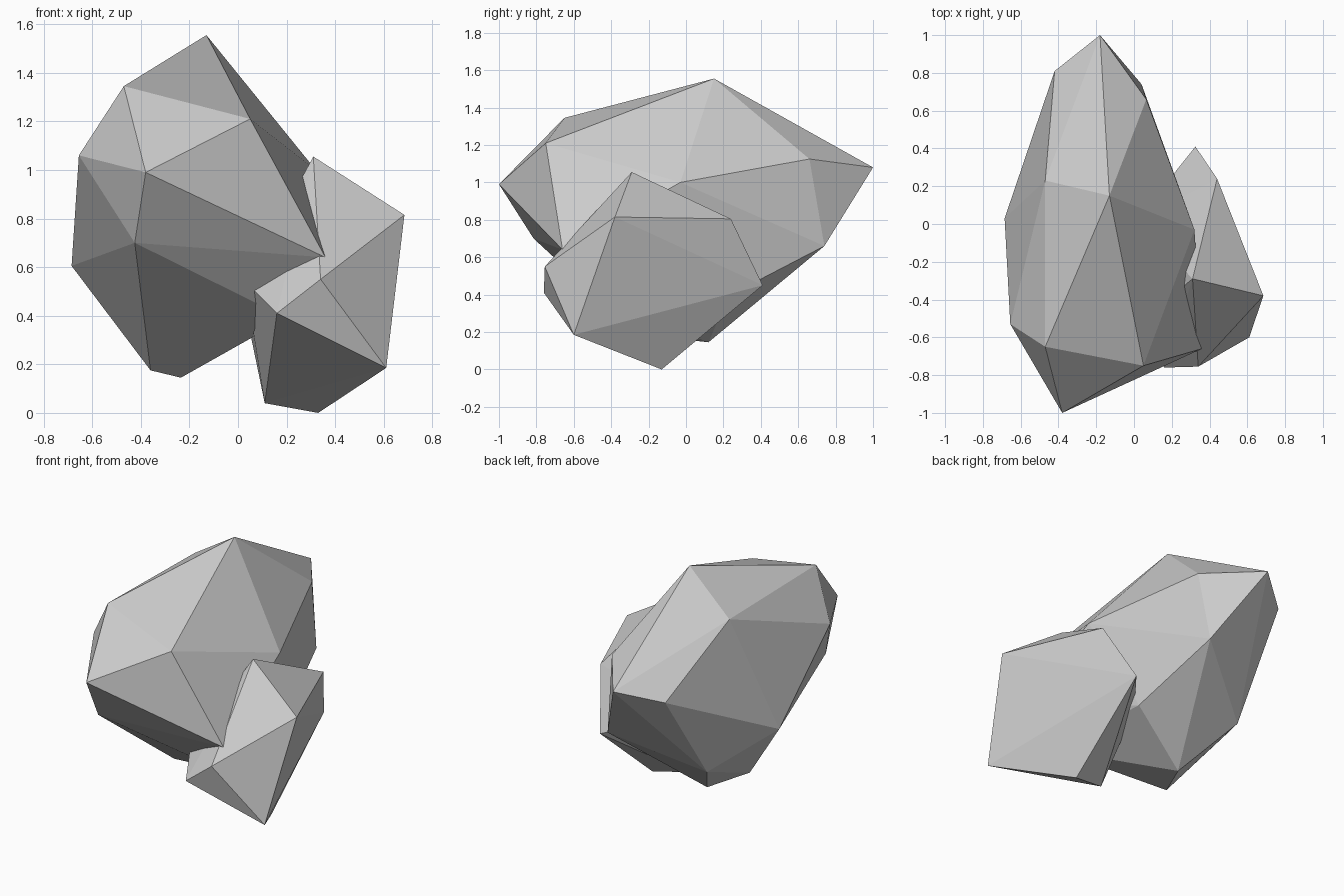
import bpy, bmesh


def faceted_rock(name, corners):
    """Flat-shaded convex boulder wrapped around a few corner points."""
    bm = bmesh.new()
    for c in corners:
        bm.verts.new(c)
    res = bmesh.ops.convex_hull(bm, input=bm.verts[:])
    loose = [v for v in bm.verts if not v.link_faces]
    bmesh.ops.delete(bm, geom=loose, context='VERTS')
    bmesh.ops.recalc_face_normals(bm, faces=bm.faces[:])
    mesh = bpy.data.meshes.new(name)
    bm.to_mesh(mesh)
    bm.free()
    obj = bpy.data.objects.new(name, mesh)
    bpy.context.collection.objects.link(obj)
    return obj


# Large boulder: crown, front nose, back end, underside
faceted_rock("large_rock", [
    (-0.13, 0.15, 1.555), (-0.47, -0.65, 1.345), (-0.47, 0.23, 1.33), (0.05, -0.75, 1.21),
    (-0.38, -1.0, 0.99), (-0.655, -0.53, 1.06), (-0.425, -0.815, 0.70), (0.36, -0.66, 0.64),
    (-0.18, 1.0, 1.08), (-0.42, 0.81, 1.00), (0.065, 0.66, 1.125), (0.04, 0.74, 0.66),
    (0.32, -0.03, 1.0), (-0.685, 0.03, 0.605),
    (-0.44, 0.415, 0.41), (-0.36, -0.135, 0.175), (-0.235, 0.12, 0.145),
    (0.155, 0.23, 0.395), (0.20, -0.48, 0.39),
])

# Small boulder leaning into its right side
faceted_rock("small_rock", [
    (0.31, -0.29, 1.055), (0.685, -0.38, 0.815), (0.44, 0.24, 0.805), (0.325, 0.41, 0.45),
    (0.61, -0.60, 0.185), (0.34, -0.755, 0.55), (0.16, -0.76, 0.41),
    (0.33, -0.13, 0.0), (0.11, -0.168, 0.04),
    (0.015, 0.02, 0.50), (0.03, -0.52, 0.54),
])
